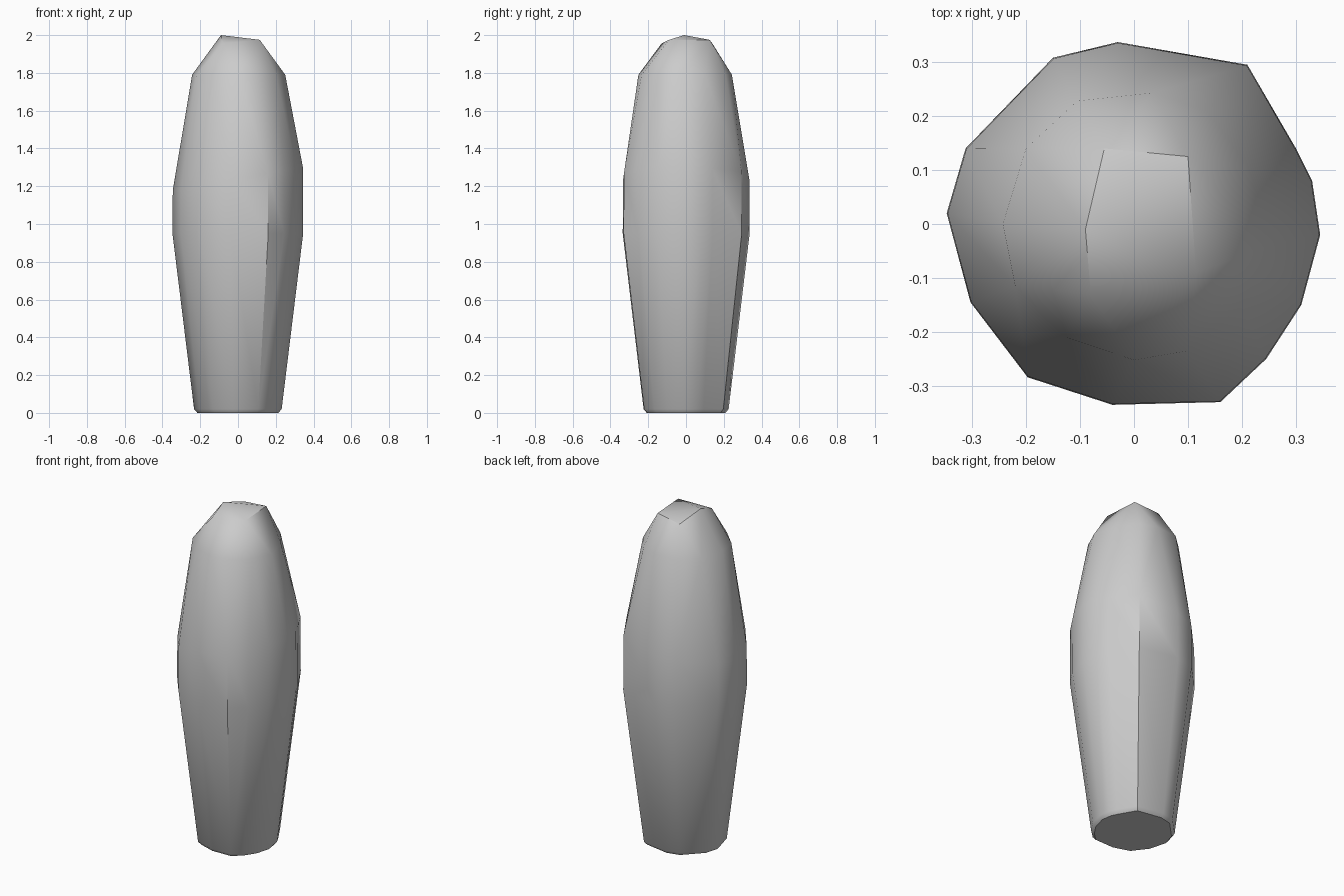
import bpy
import bmesh
import math

default_cube = bpy.data.objects.get("Cube")
if default_cube:
    bpy.data.objects.remove(default_cube, do_unlink=True)

# Irregular cross-section at the widest part of the pod
OUTLINE = [(-0.347, 0.02), (-0.312, 0.14), (-0.15, 0.308), (-0.03, 0.337),
           (0.21, 0.295), (0.30, 0.14), (0.33, 0.08), (0.345, -0.02),
           (0.31, -0.15), (0.245, -0.25), (0.16, -0.33), (-0.04, -0.335),
           (-0.197, -0.284), (-0.303, -0.145)]

# Narrower cross-section where the nose begins
NECK = [(-0.243, 0.0), (-0.2, 0.14), (-0.105, 0.228), (0.035, 0.243),
        (0.135, 0.21), (0.215, 0.1), (0.25, -0.04), (0.2, -0.15),
        (0.1, -0.235), (0.0, -0.252), (-0.125, -0.21), (-0.22, -0.115)]

# Tilted, folded cap at the tip
TIP = [(-0.055, 0.14, 1.955), (0.1, 0.125, 1.975), (0.115, -0.09, 1.975),
       (-0.08, -0.13, 1.955), (-0.09, -0.01, 2.0)]


def ring(bm, outline, scale, height, tilt=0.0):
    for x, y in outline:
        bm.verts.new((x * scale, y * scale, height + tilt * x))


def flat_material(name, value):
    mat = bpy.data.materials.new(name)
    mat.use_nodes = True
    color = (value, value, value, 1.0)
    mat.diffuse_color = color
    mat.node_tree.nodes["Principled BSDF"].inputs["Base Color"].default_value = color
    return mat


# Pod body: stacked rings wrapped in a convex skin
bm = bmesh.new()
ring(bm, OUTLINE, 0.62, 0.0)
ring(bm, OUTLINE, 0.67, 0.02)
ring(bm, OUTLINE, 0.885, 0.6)
ring(bm, OUTLINE, 1.0, 0.95)
ring(bm, OUTLINE, 0.995, 1.24, tilt=0.18)
ring(bm, NECK, 1.0, 1.79)
for point in TIP:
    bm.verts.new(point)

hull = bmesh.ops.convex_hull(bm, input=bm.verts[:])
loose = {v for v in hull["geom_interior"] + hull["geom_unused"]
         if isinstance(v, bmesh.types.BMVert)}
bmesh.ops.delete(bm, geom=list(loose), context="VERTS")
bmesh.ops.dissolve_limit(bm, angle_limit=math.radians(1), verts=bm.verts[:], edges=bm.edges[:])
bmesh.ops.recalc_face_normals(bm, faces=bm.faces[:])

mesh = bpy.data.meshes.new("pod_body")
bm.to_mesh(mesh)
bm.free()
mesh.materials.append(flat_material("plain grey", 0.6))

pod = bpy.data.objects.new("pod_body", mesh)
bpy.context.collection.objects.link(pod)

# Soft facets with crisp base and cap edges
bpy.ops.object.select_all(action="DESELECT")
pod.select_set(True)
bpy.context.view_layer.objects.active = pod
bpy.ops.object.shade_smooth_by_angle(angle=math.radians(35))
